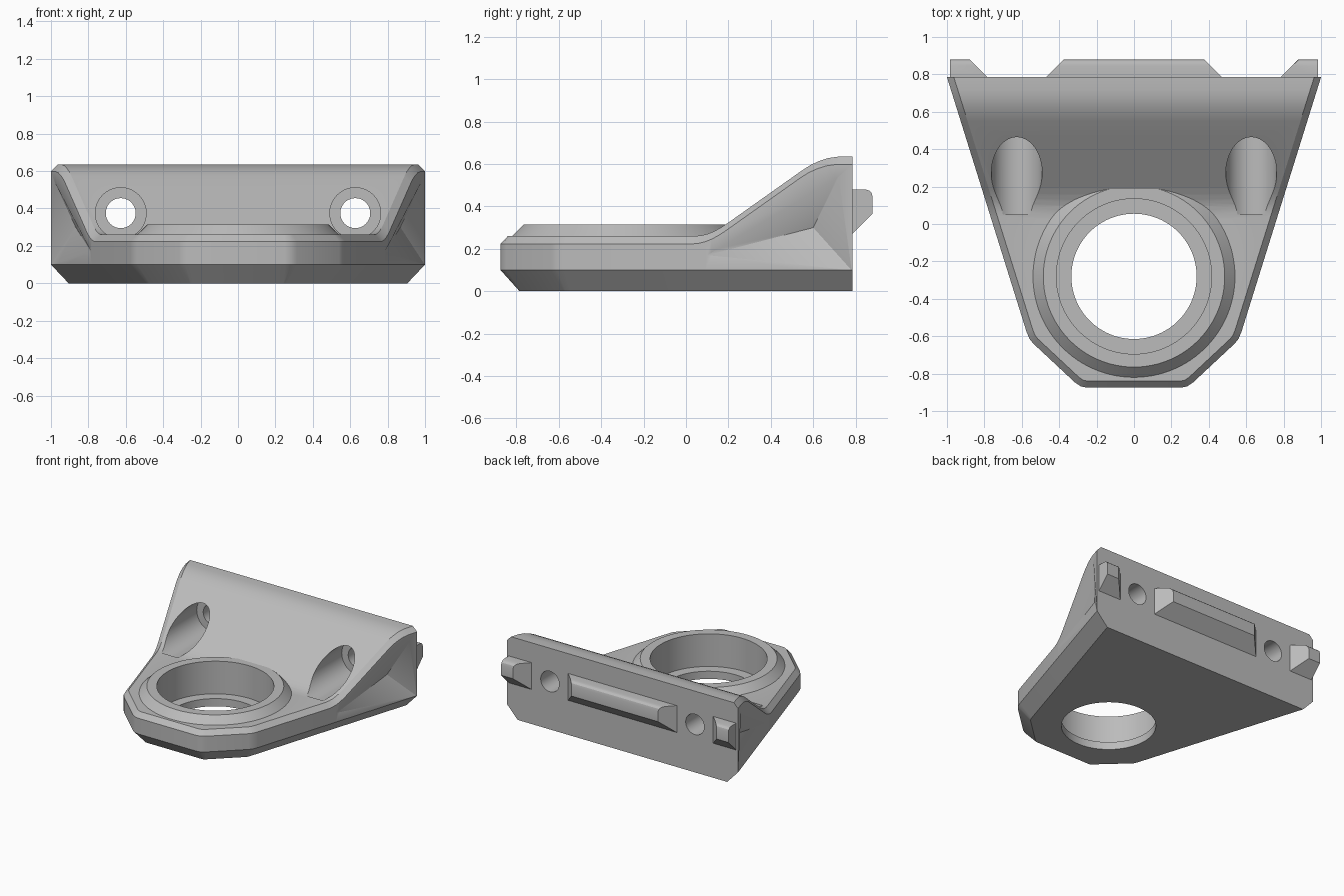
import bpy, bmesh, math
from mathutils import Vector, Matrix

if "Cube" in bpy.data.objects:
    bpy.data.objects.remove(bpy.data.objects["Cube"])

grey = bpy.data.materials.new("mid_grey")
grey.use_nodes = True
grey.diffuse_color = (0.5, 0.5, 0.5, 1)
grey.node_tree.nodes["Principled BSDF"].inputs["Base Color"].default_value = (0.5, 0.5, 0.5, 1)


def finish(name, bm):
    bmesh.ops.recalc_face_normals(bm, faces=bm.faces[:])
    mesh = bpy.data.meshes.new(name)
    bm.to_mesh(mesh)
    bm.free()
    mesh.materials.append(grey)
    obj = bpy.data.objects.new(name, mesh)
    bpy.context.collection.objects.link(obj)
    return obj


def smooth(obj):
    bpy.ops.object.select_all(action="DESELECT")
    bpy.context.view_layer.objects.active = obj
    obj.select_set(True)
    bpy.ops.object.shade_smooth_by_angle(angle=math.radians(28))


def combine(target, other, operation):
    """Apply a boolean and discard the helper."""
    mod = target.modifiers.new("join", "BOOLEAN")
    mod.operation, mod.object, mod.solver = operation, other, "EXACT"
    bpy.context.view_layer.objects.active = target
    bpy.ops.object.modifier_apply(modifier=mod.name)
    bpy.data.objects.remove(other)


def cone(name, r1, r2, start, end):
    """Round solid between two points."""
    start, end = Vector(start), Vector(end)
    axis = end - start
    turn = axis.to_track_quat("Z", "Y").to_matrix().to_4x4()
    bm = bmesh.new()
    bmesh.ops.create_cone(bm, cap_ends=True, segments=96, radius1=r1, radius2=r2,
                          depth=axis.length, matrix=Matrix.Translation((start + end) / 2) @ turn)
    return finish(name, bm)


# Height of the top surface along y: flat plate, blended ramp, rounded crest
PROFILE = [(0.03, 0.26), (0.06, 0.263), (0.09, 0.27), (0.12, 0.282), (0.15, 0.298),
           (0.18, 0.317), (0.54, 0.572), (0.58, 0.597), (0.62, 0.615), (0.66, 0.628),
           (0.71, 0.635), (0.785, 0.635)]
BACK = 0.785

# Right half of the plan outline, front to back
nose = [(0.25, -0.875), (0.285, -0.868), (0.315, -0.848),
        (0.54, -0.638), (0.56, -0.612), (0.575, -0.575)]
half = [Vector(p) for p in nose]
half += [Vector((1 - 0.3125 * (BACK - y), y)) for y, z in PROFILE]
tops = [0.26] * len(nose) + [z for y, z in PROFILE]
n = len(half)


def inset(d):
    """Offset the half outline inwards, keeping the back flat."""
    normals = [Vector((0, -1))]
    for a, b in zip(half, half[1:]):
        e = (b - a).normalized()
        normals.append(Vector((e.y, -e.x)))
    pts = [p - (m + k) * d / (1 + m.dot(k)) for p, m, k in zip(half, normals, normals[1:])]
    return pts + [half[-1] - Vector((1.047 * d, 0))]


# Body: stacked outlines with a bottom chamfer and a small top chamfer
bm = bmesh.new()
rings = []
for d, height in [(0.09, lambda t: 0), (0, lambda t: 0.1),
                  (0, lambda t: t - 0.037), (0.035, lambda t: t)]:
    pts = [(p.x, p.y, height(t)) for p, t in zip(inset(d), tops)]
    pts += [(-x, y, z) for x, y, z in reversed(pts)]
    rings.append([bm.verts.new(p) for p in pts])
for lo, hi in zip(rings, rings[1:]):
    for i in range(2 * n):
        j = (i + 1) % (2 * n)
        bm.faces.new((lo[i], lo[j], hi[j], hi[i]))
for ring in (rings[0], rings[-1]):
    for i in range(n - 1):
        bm.faces.new((ring[i], ring[i + 1], ring[-i - 2], ring[-i - 1]))
body = finish("bracket_body", bm)

# Raised collar and stepped bore
CY = -0.28
combine(body, cone("collar", 0.55, 0.485, (0, CY, 0.25), (0, CY, 0.315)), "UNION")
combine(body, cone("bore", 0.415, 0.415, (0, CY, 0.06), (0, CY, 0.5)), "DIFFERENCE")
combine(body, cone("hole", 0.335, 0.335, (0, CY, -0.2), (0, CY, 0.2)), "DIFFERENCE")

for s in (1, -1):
    # Counterbored screw holes through the ramp
    x, z = 0.627 * s, 0.375
    combine(body, cone("counterbore", 0.136, 0.136, (x, -0.1 + 0.15, z), (x, 0.58, z)), "DIFFERENCE")
    combine(body, cone("screw_hole", 0.08, 0.08, (x, 0.4, z), (x, 1, z)), "DIFFERENCE")
    # Three-sided hollow in the flank
    apex = Vector((0.868 * s, 0.6, 0.3))
    rim = [Vector((0.786 * s, 0.1, 0.17)), Vector((0.98 * s, 0.72, 0.54)),
           Vector((0.998 * s, 0.78, 0.1))]
    bm = bmesh.new()
    tip = bm.verts.new(apex)
    base = [bm.verts.new(apex + (p - apex) * 1.3) for p in rim]
    bm.faces.new(base)
    for i in range(3):
        bm.faces.new((tip, base[i], base[(i + 1) % 3]))
    combine(body, finish("flank_hollow", bm), "DIFFERENCE")
smooth(body)


# Locating tabs on the back face: sloped underside, rounded top edge
def tab(name, x0, x1, slope0, slope1):
    section = [(BACK, 0.27), (0.88, 0.365), (0.88, 0.445), (0.875, 0.463),
               (0.863, 0.475), (0.845, 0.48), (BACK, 0.48)]
    bm = bmesh.new()
    ends = []
    for x, k in ((x0, slope0), (x1, slope1)):
        ends.append([bm.verts.new((x + k * (y - BACK), y, z)) for y, z in section])
        bm.faces.new(ends[-1])
    for i in range(len(section)):
        j = (i + 1) % len(section)
        bm.faces.new((ends[0][i], ends[0][j], ends[1][j], ends[1][i]))
    smooth(finish(name, bm))


tab("center_tab", -0.47, 0.47, 1, -1)
tab("left_tab", 0.785, 0.983, 1, 0)
tab("right_tab", -0.983, -0.785, 0, -1)
